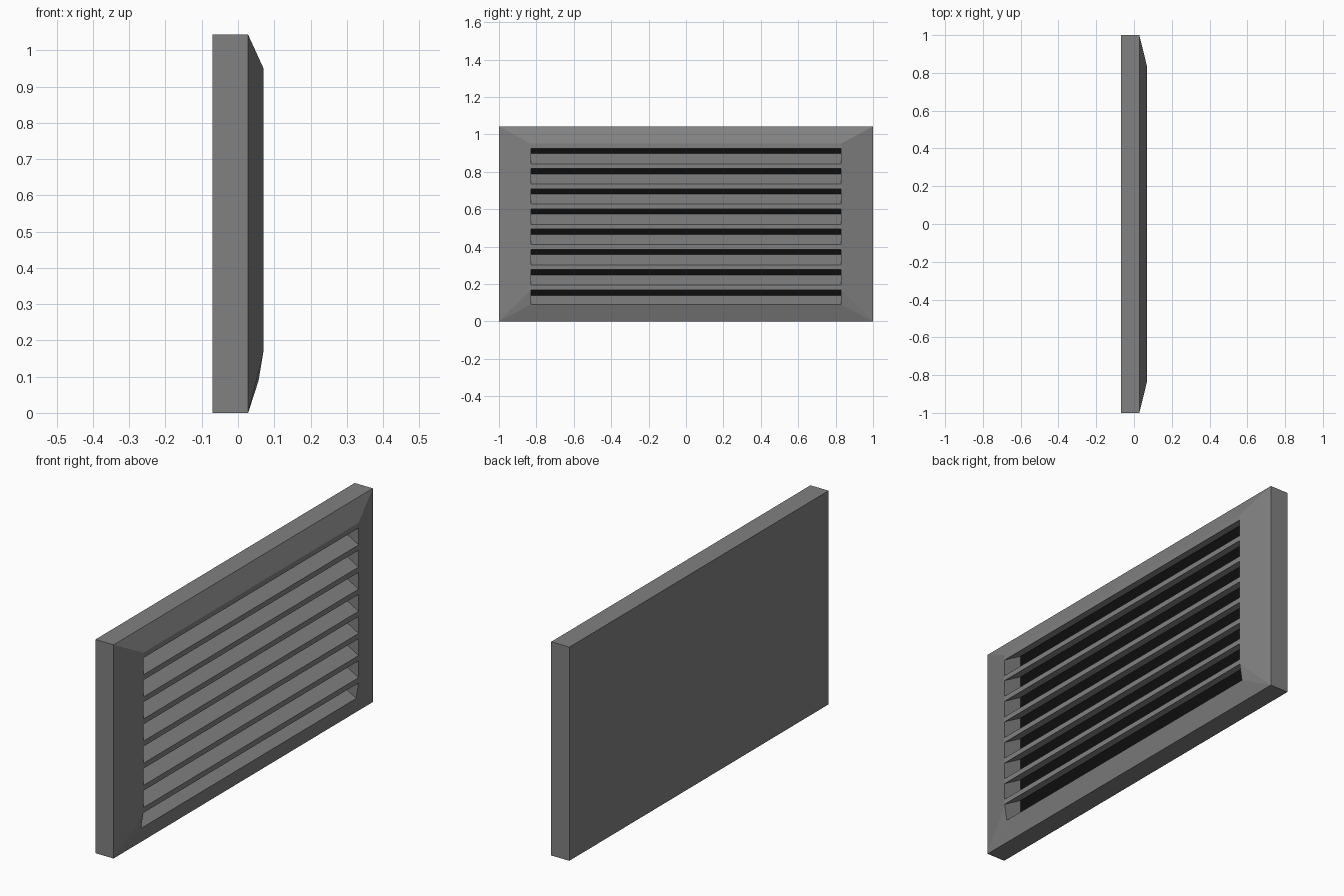
import bpy
import math

if "Cube" in bpy.data.objects:
    bpy.data.objects.remove(bpy.data.objects["Cube"])

# Flat colours
def material(name, value):
    m = bpy.data.materials.new(name)
    m.diffuse_color = (value, value, value, 1)
    m.use_nodes = True
    m.node_tree.nodes["Principled BSDF"].inputs["Base Color"].default_value = m.diffuse_color
    return m

GREY = material("grey metal", 0.22)
BLACK = material("black backing", 0.004)

def make(name, verts, faces, mat):
    mesh = bpy.data.meshes.new(name)
    mesh.from_pydata(verts, [], faces)
    mesh.materials.append(mat)
    ob = bpy.data.objects.new(name, mesh)
    bpy.context.collection.objects.link(ob)
    return ob

H = 1.043                        # overall height
BACK, RIM, FRONT = -0.07, 0.028, 0.07
W = 0.83                         # half width of the opening
DEEP = -0.025                    # depth of the black backing
RISE = (FRONT - DEEP) * math.tan(math.radians(30))
TOP, SILL, SILL_X = 0.951, 0.09, 0.057
LIP, PITCH, COUNT = 0.026, 0.108, 8
LOW = TOP - LIP - (COUNT - 1) * PITCH    # underside of the lowest slat

# Rear casing: shallow box, open towards the bevelled frame
rect = [(-1, 0), (1, 0), (1, H), (-1, H)]
verts = [(x, y, z) for x in (BACK, RIM) for y, z in rect]
sides = [(i, (i + 1) % 4, (i + 1) % 4 + 4, i + 4) for i in range(4)]
make("casing", verts, [(3, 2, 1, 0)] + sides, GREY)

# Bevelled frame: mitred top and bottom plus side cheeks
verts = [(RIM, y, z) for y, z in rect] + [
    (SILL_X, -W, SILL), (SILL_X, W, SILL), (FRONT, W, TOP), (FRONT, -W, TOP),
    (FRONT, -W, LOW), (FRONT, W, LOW)]
make("bevelled_frame", verts,
     [(0, 1, 5, 4), (2, 3, 7, 6),
      (1, 2, 9), (2, 6, 9), (1, 9, 5),
      (0, 8, 3), (3, 8, 7), (0, 4, 8)], GREY)

# Inner walls at both ends of the opening
wall = [(SILL_X, SILL), (FRONT, LOW), (FRONT, TOP), (DEEP, TOP + RISE), (DEEP, SILL)]
for side, name in ((-1, "left_wall"), (1, "right_wall")):
    order = tuple(range(5))
    make(name, [(x, side * W, z) for x, z in wall],
         [order if side > 0 else order[::-1]], GREY)

# Sloping strips across the opening; profile points run in x and z
def strip(name, profile, closed=True):
    n = len(profile)
    verts = [(x, y, z) for y in (-W, W) for x, z in profile]
    faces = [(i, (i + 1) % n, (i + 1) % n + n, i + n)
             for i in range(n if closed else n - 1)]
    # profiles run anticlockwise in x-z, so flip to face outwards
    return make(name, verts, [f[::-1] for f in faces], GREY)

for i in range(COUNT):
    z = TOP - i * PITCH
    strip(f"slat_{i + 1}", [(FRONT, z - LIP), (FRONT, z),
                            (DEEP, z + RISE), (DEEP, z - LIP + RISE)])

strip("sill", [(SILL_X, SILL),
               (DEEP, SILL + (SILL_X - DEEP) * math.tan(math.radians(31)))], closed=False)

# Dark backing behind the slats
make("backing", [(DEEP + 0.001, y, z) for y, z in
                 [(-W, SILL), (W, SILL), (W, TOP + RISE - LIP), (-W, TOP + RISE - LIP)]],
     [(0, 1, 2, 3)], BLACK)
